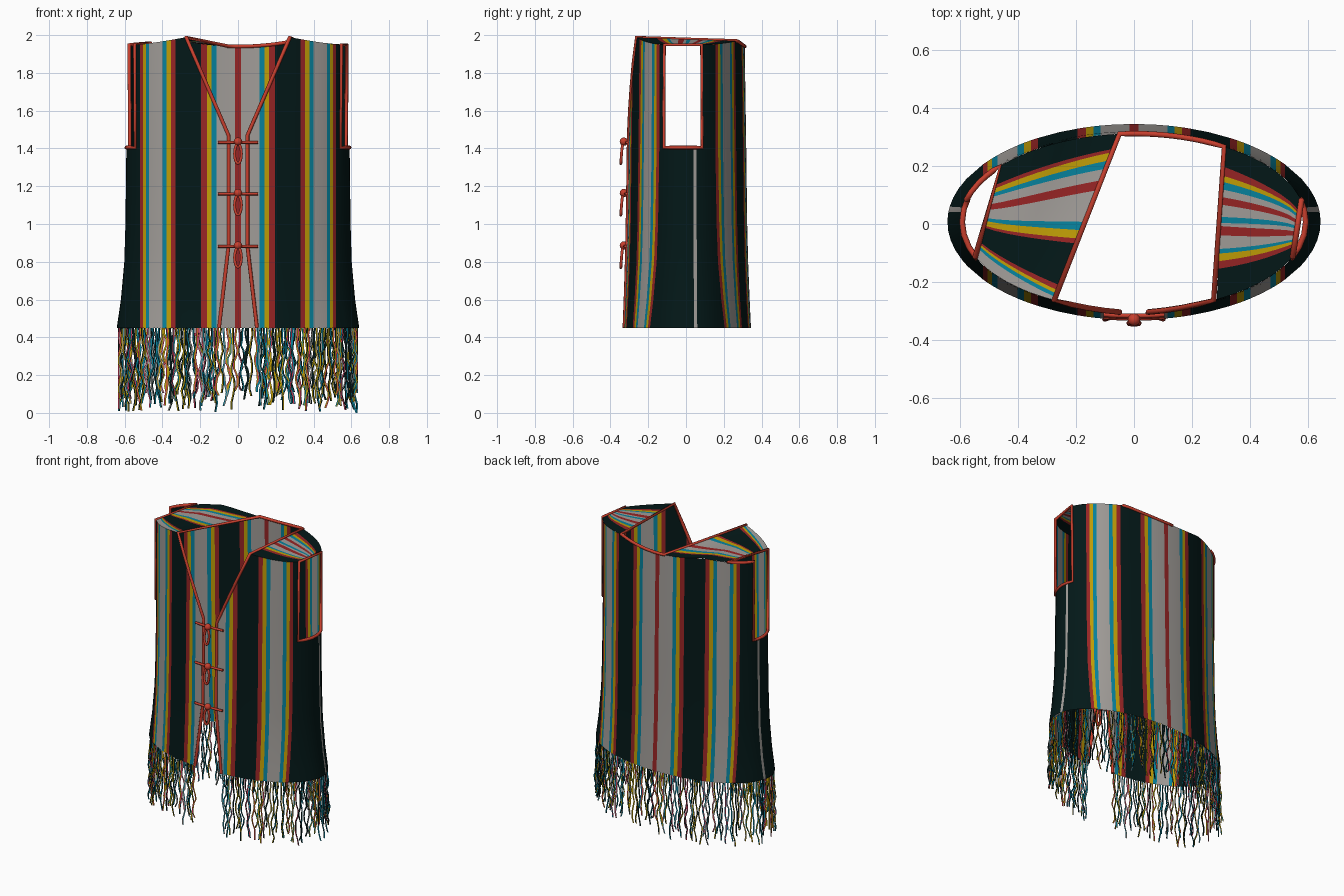
import bpy, bmesh, math, random
from mathutils import Vector

if "Cube" in bpy.data.objects:
    bpy.data.objects.remove(bpy.data.objects["Cube"])

random.seed(4)

# Flat colours
COLOURS = {
    "dark_green": (.001, .009, .009), "grey": (.36, .34, .32), "teal": (.002, .225, .34),
    "yellow": (.53, .34, .002), "dark_red": (.31, .018, .018), "trim_red": (.58, .05, .027),
    "pink": (.60, .04, .10)}
MATS = {}
for n, c in COLOURS.items():
    MATS[n] = bpy.data.materials.new(n)
    MATS[n].diffuse_color = (*c, 1)
NAMES = list(COLOURS)
D, G, T, Y, R, P = "dark_green", "grey", "teal", "yellow", "dark_red", "pink"


def make_object(name, bm, smooth=True):
    bmesh.ops.remove_doubles(bm, verts=bm.verts, dist=1e-5)
    bmesh.ops.recalc_face_normals(bm, faces=bm.faces)
    me = bpy.data.meshes.new(name)
    for f in bm.faces:
        f.smooth = smooth
    bm.to_mesh(me)
    bm.free()
    for m in MATS.values():
        me.materials.append(m)
    ob = bpy.data.objects.new(name, me)
    bpy.context.collection.objects.link(ob)
    return ob


def tube(name, pts, radius=.01, closed=False):
    cu = bpy.data.curves.new(name, "CURVE")
    cu.dimensions = "3D"
    cu.bevel_depth = radius
    cu.bevel_resolution = 2
    cu.use_fill_caps = True
    sp = cu.splines.new("POLY")
    sp.points.add(len(pts) - 1)
    for p, q in zip(sp.points, pts):
        p.co = (*q, 1)
    sp.use_cyclic_u = closed
    cu.materials.append(MATS["trim_red"])
    ob = bpy.data.objects.new(name, cu)
    bpy.context.collection.objects.link(ob)
    bpy.ops.object.select_all(action="DESELECT")
    ob.select_set(True)
    bpy.context.view_layer.objects.active = ob
    bpy.ops.object.convert(target="MESH")


# Body section: oval radii by height
SECTION = [(.45, .642, .337), (.6, .620, .330), (.8, .602, .322), (1.0, .596, .317),
           (1.4, .591, .312), (2.0, .596, .303)]
CY = .007


def radii(z):
    for (z0, a0, b0), (z1, a1, b1) in zip(SECTION, SECTION[1:]):
        if z <= z1:
            t = max(0, (z - z0) / (z1 - z0))
            return a0 + (a1 - a0) * t, b0 + (b1 - b0) * t
    return SECTION[-1][1:]


def on_x(x, z, side):
    """Point on the body at a given x; side -1 is front, 1 is back."""
    a, b = radii(z)
    return Vector((x, CY + side * b * math.sqrt(max(0, 1 - (x / a) ** 2)), z))


def on_angle(deg, z, s):
    a, b = radii(z)
    r = math.radians(deg)
    return Vector((s * a * math.cos(r), CY + b * math.sin(r), z))


def front_edge(z):
    if z < .88:
        return .05 + .05 * (.88 - z) / .43
    return .05 + max(0, z - 1.47) * .225 / .52


def top_z(x, side):
    x = abs(x)
    if side < 0:
        return 1.95 + .039 * max(0, (.54 - x) / .265) ** 1.3
    return 1.94 + .03 * (x / .3) ** 2 if x < .3 else 1.97 - .022 * (x - .3) / .28


# Stripes outward from the centre line, the same on front and back
STRIPES = [(.015, R), (.07, G), (.115, G), (.14, T), (.165, Y), (.195, R), (.26, D), (.33, D),
           (.355, R), (.378, Y), (.40, T), (.435, G), (.47, G), (.488, T), (.504, Y), (.52, R)]
ARM_F, ARM_B, ARM_Z = -23.5, 14.5, 1.405
SIDE = (-27, ARM_F, -17, -11, -5, 1, 6, 9, ARM_B, 20, 26)
cols = [("f", 0, None)] + [("f", x, c) for x, c in STRIPES]
cols += [("a", d, G if d == 9 else D) for d in SIDE]
cols += [("b", x, D if i == 0 else STRIPES[len(STRIPES) - i][1])
         for i, x in enumerate([x for x, _ in reversed(STRIPES)] + [0])]
rows = [.45, .52, .6, .7, .8, .88, 1.0, 1.2, ARM_Z] + [1.47 + i * .0385 for i in range(14)]


def body_point(col, r, s):
    kind, v, _ = col
    z, last = rows[r], r == len(rows) - 1
    if kind == "a":
        return on_angle(v, 1.949 if last else min(z, 1.947), s)
    side = -1 if kind == "f" else 1
    x = max(v, front_edge(z)) if side < 0 else v
    top = top_z(x, side)
    return on_x(s * x, top if last else min(z, top - .003), side)


bm = bmesh.new()
for s in (1, -1):
    grid = [[bm.verts.new(body_point(c, r, s)) for r in range(len(rows))] for c in cols]
    for i in range(len(cols) - 1):
        c0, c1 = cols[i], cols[i + 1]
        in_arm = c0[0] == c1[0] == "a" and c0[1] >= ARM_F and c1[1] <= ARM_B
        for r in range(len(rows) - 1):
            if in_arm and rows[r] >= ARM_Z:
                continue   # armhole
            q = (grid[i][r], grid[i + 1][r], grid[i + 1][r + 1], grid[i][r + 1])
            if len({tuple(round(k, 5) for k in v.co) for v in q}) < 3:
                continue
            bm.faces.new(q).material_index = NAMES.index(c1[2])
make_object("vest_body", bm)


# Shoulders: lofts from front top edge to back top edge, with fanned bands
def top_point(x, side):
    return on_x(x, top_z(x, side), side)


def shoulder(name, f0, f1, b0, b1, bands):
    """Each band ends at (share at armhole, share at neck, colour)."""
    b = bmesh.new()
    n, prev = 8, None
    for vo, vi, colour in [(0, 0, None)] + bands:
        line = []
        for i in range(n + 1):
            t = i / n
            p, q = top_point(f0 + (f1 - f0) * t, -1), top_point(b0 + (b1 - b0) * t, 1)
            line.append(b.verts.new(p.lerp(q, vo + (vi - vo) * t)))
        if prev:
            for i in range(n):
                f = b.faces.new((prev[i], prev[i + 1], line[i + 1], line[i]))
                f.material_index = NAMES.index(colour)
        prev = line
    make_object(name, b)


shoulder("left_shoulder", -.545, -.28, -.46, -.05,
         [(.10, .02, G), (.13, .04, T), (.15, .06, Y), (.17, .09, R), (.33, .34, D), (.35, .37, R),
          (.40, .42, Y), (.43, .47, T), (.52, .66, G), (.58, .72, R), (.66, .79, G), (.70, .84, T),
          (.75, .89, Y), (.79, .91, R), (1, 1, D)])
shoulder("right_shoulder", .545, .285, .577, .31,
         [(.2, .2, D), (.25, .25, R), (.29, .3, Y), (.32, .33, T), (.38, .42, G), (.45, .48, R),
          (.50, .50, G), (.54, .54, T), (.59, .62, G), (.64, .67, R), (.69, .72, G),
          (.73, .77, T), (.76, .81, Y), (.80, .87, R), (1, 1, D)])


# Trim along the front opening and the neck
def opening(s):
    zs = [.45, .6, .75, .88, 1.1, 1.3, 1.47, 1.6, 1.73, 1.86, 1.988]
    return [on_x(s * front_edge(z), z, -1) for z in zs]


back_neck = [top_point(-.05 + .36 * i / 10, 1) for i in range(11)]
tube("neck_trim", opening(-1) + back_neck + opening(1)[::-1])

# Trim around the armholes
for s, name in ((1, "right_armhole_trim"), (-1, "left_armhole_trim")):
    pts = [on_angle(ARM_F, ARM_Z, s), on_angle(ARM_F, 1.949, s)]
    if s < 0:
        pts += [top_point(-.46 - .1 * i / 4, 1) for i in range(5)]
    pts += [on_angle(ARM_B, 1.949, s), on_angle(ARM_B, ARM_Z, s)]
    pts += [on_angle(d, ARM_Z, s) for d in (8, 0, -8, -16)]
    tube(name, pts, closed=True)

# Knotted toggles with hanging loops
for k, z in enumerate((1.432, 1.16, .882)):
    bar = [on_x(x, z, -1) + Vector((0, -.012, 0)) for x in (-.105, -.05, 0, .05, .105)]
    tube(f"toggle_cord_{k}", bar, .008)
    loop = [Vector((.018 * math.sin(a), -.333 - .012 * math.sin(a / 2), z - .06 + .052 * math.cos(a)))
            for a in [i * math.tau / 16 for i in range(16)]]
    tube(f"toggle_loop_{k}", loop, .008, closed=True)
    b = bmesh.new()
    bmesh.ops.create_uvsphere(b, u_segments=12, v_segments=8, radius=.022)
    bmesh.ops.translate(b, verts=b.verts, vec=(0, -.329, z + .004))
    for f in b.faces:
        f.material_index = NAMES.index("trim_red")
    make_object(f"toggle_knot_{k}", b)

# Fringe: flat wavy two-tone ribbons facing front, hung around the hem
bm = bmesh.new()
STEPS, COUNT = 11, 190
a, b = radii(.45)
ring = [i / 2000 * math.tau for i in range(2001)]
dist = [0]
for t0, t1 in zip(ring, ring[1:]):
    dist.append(dist[-1] + math.hypot(a * (math.cos(t1) - math.cos(t0)), b * (math.sin(t1) - math.sin(t0))))
k = 0
for i in range(COUNT):
    while dist[k] < dist[-1] * i / COUNT:
        k += 1
    x0, y0 = (a - .012) * math.cos(ring[k]), CY + b * math.sin(ring[k])
    if y0 < 0 and abs(x0) < .1:
        continue
    pair_colours = random.sample([Y, Y, Y, T, T, T, D, D, D, D, G, P], 2)
    end = 0 if i == 0 else random.uniform(.005, .13)
    ph, amp, drift = random.uniform(0, 6.28), random.uniform(.006, .013), random.uniform(-.02, .02)
    prev = None
    for j in range(STEPS + 1):
        t = j / STEPS
        x = x0 + t * drift + amp * min(1, 3 * t) * math.sin(ph + 13 * t) + random.uniform(-.004, .004)
        x = max(-.63, min(.63, x))
        z = .45 + (end - .45) * t
        row = [bm.verts.new((x + h, y0, z)) for h in (-.0055, 0, .0055)]
        if prev:
            for m in (0, 1):
                f = bm.faces.new((prev[m], prev[m + 1], row[m + 1], row[m]))
                f.material_index = NAMES.index(pair_colours[m])
        prev = row
make_object("fringe", bm, smooth=False)

for m in bpy.data.materials:
    if m.users and not m.is_grease_pencil:
        m.use_nodes = True
        m.node_tree.nodes["Principled BSDF"].inputs["Base Color"].default_value = m.diffuse_color
